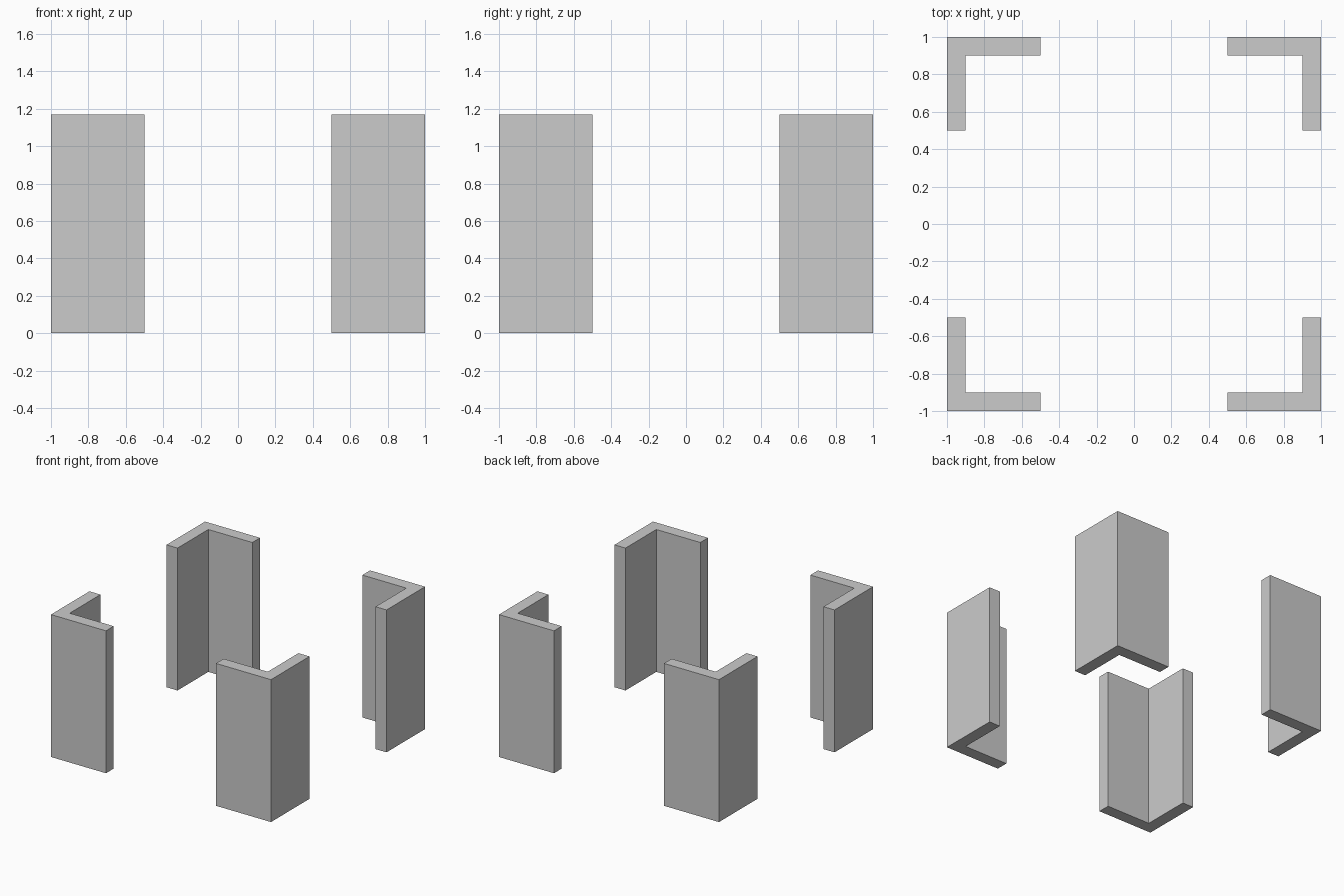
import bpy, bmesh, math
from mathutils import Matrix

if "Cube" in bpy.data.objects:
    bpy.data.objects.remove(bpy.data.objects["Cube"])

HEIGHT, OUTER, INNER, THICK = 1.17, 1.0, 0.5, 0.1


def corner_post(name, angle):
    """Extrude an L-shaped profile and turn it into its corner."""
    t = OUTER - THICK
    profile = [(INNER, t), (t, t), (t, INNER),
               (OUTER, INNER), (OUTER, OUTER), (INNER, OUTER)]
    bm = bmesh.new()
    base = bm.faces.new([bm.verts.new((x, y, 0)) for x, y in profile])
    top = bmesh.ops.extrude_face_region(bm, geom=[base], use_keep_orig=True)["geom"]
    bmesh.ops.translate(bm, vec=(0, 0, HEIGHT),
                        verts=[g for g in top if isinstance(g, bmesh.types.BMVert)])
    bmesh.ops.rotate(bm, verts=bm.verts, matrix=Matrix.Rotation(angle, 3, 'Z'))
    bmesh.ops.recalc_face_normals(bm, faces=bm.faces)
    mesh = bpy.data.meshes.new(name)
    bm.to_mesh(mesh)
    bm.free()
    bpy.context.collection.objects.link(bpy.data.objects.new(name, mesh))


# Four identical angle posts, one per corner
for i, corner in enumerate(("back_right", "back_left", "front_left", "front_right")):
    corner_post(corner + "_corner_post", i * math.pi / 2)
